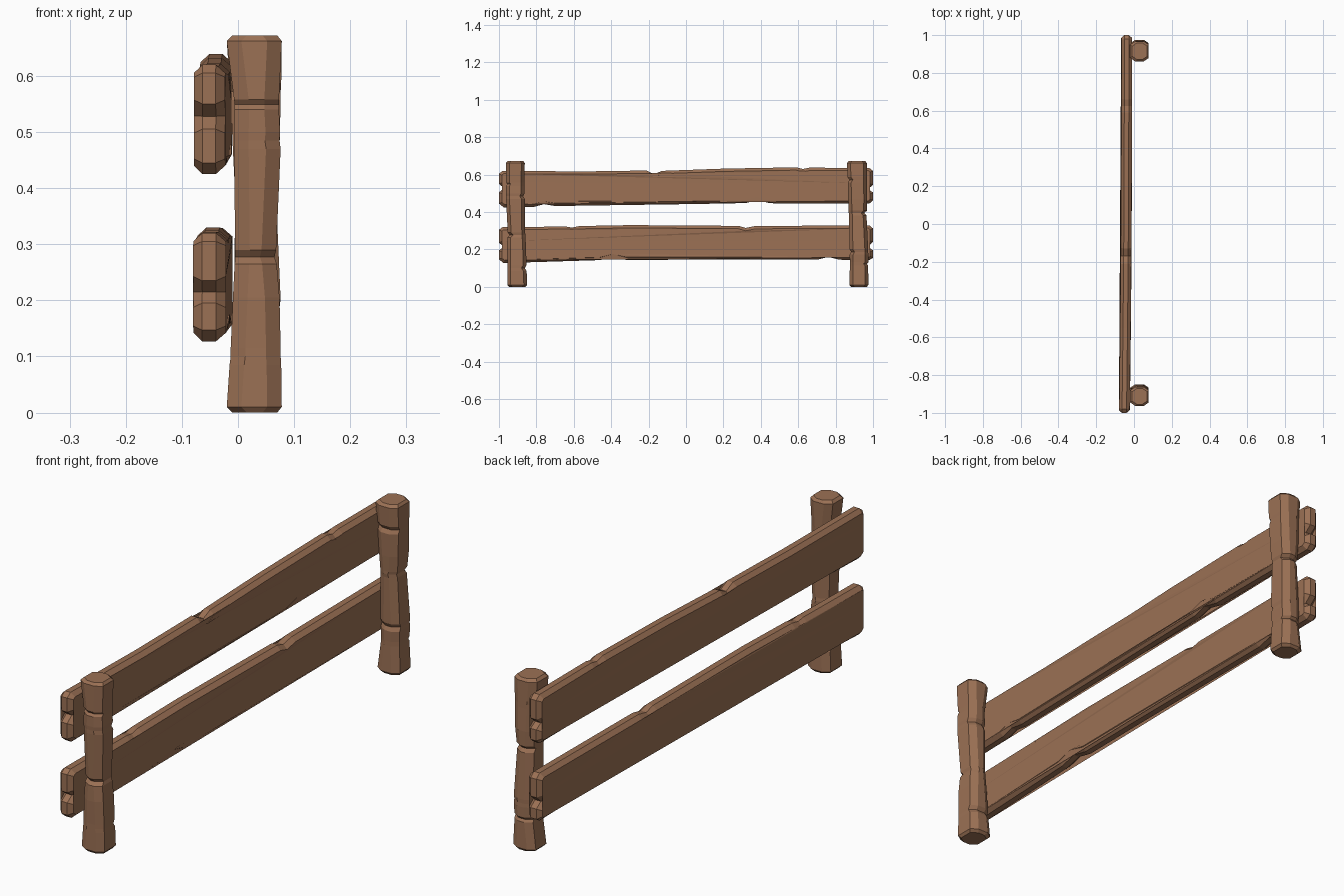
import bpy, bmesh
from mathutils import Vector

wood = bpy.data.materials.new("brown_wood")
wood.diffuse_color = (0.33, 0.165, 0.09, 1)


def finish(name, bm):
    bmesh.ops.recalc_face_normals(bm, faces=bm.faces)
    me = bpy.data.meshes.new(name)
    bm.to_mesh(me)
    bm.free()
    me.materials.append(wood)
    ob = bpy.data.objects.new(name, me)
    bpy.context.collection.objects.link(ob)
    return ob


def skin(name, loops):
    """Join equal-length loops of points and cap both ends."""
    bm = bmesh.new()
    rings = [[bm.verts.new(p) for p in lp] for lp in loops]
    n = len(rings[0])
    for a, b in zip(rings, rings[1:]):
        for i in range(n):
            j = (i + 1) % n
            bm.faces.new((a[i], a[j], b[j], b[i]))
    caps = [bm.faces.new(rings[0]), bm.faces.new(rings[-1])]
    bmesh.ops.triangulate(bm, faces=caps)
    return finish(name, bm)


def inset(pts, d):
    """Mitred inward offset of a clockwise outline."""
    out, n = [], len(pts)
    for i in range(n):
        p = Vector(pts[i])
        a = (p - Vector(pts[i - 1])).normalized()
        b = (Vector(pts[(i + 1) % n]) - p).normalized()
        na, nb = Vector((a.y, -a.x)), Vector((b.y, -b.x))
        m = (na + nb).normalized()
        out.append(p + m * d / max(m.dot(na), 0.75))
    return out


def plank(name, outline, half, x_mid):
    loops = []
    for t, d in ((-1, 0.015), (-0.45, 0), (0.4, 0), (1, 0.015)):
        loops.append([(x_mid + 0.006 * y + 0.004 * (1 - y * y) + t * half, y, z)
                      for y, z in inset(outline, d)])
    return skin(name, loops)


# Rails: worn outlines in y, z, clockwise from the lower left corner
upper = [(-0.975, 0.425), (-1, 0.445), (-1, 0.505), (-0.972, 0.528), (-1, 0.55),
         (-1, 0.605), (-0.98, 0.62), (-0.55, 0.617), (-0.21, 0.622), (-0.17, 0.602),
         (-0.13, 0.62), (0.2, 0.632), (0.59, 0.639), (0.625, 0.63), (0.66, 0.637),
         (0.98, 0.636), (1, 0.62), (1, 0.545), (0.972, 0.522), (1, 0.505),
         (1, 0.462), (0.98, 0.445), (0.45, 0.447), (0.38, 0.464), (0.32, 0.448),
         (0.06, 0.443), (-0.7, 0.432), (-0.76, 0.442), (-0.81, 0.428)]
lower = [(-0.975, 0.127), (-1, 0.147), (-1, 0.195), (-0.972, 0.215), (-1, 0.235),
         (-1, 0.305), (-0.98, 0.32), (-0.64, 0.322), (-0.61, 0.317), (-0.57, 0.325),
         (-0.3, 0.33), (0.28, 0.326), (0.32, 0.315), (0.37, 0.325), (0.98, 0.329),
         (1, 0.312), (1, 0.24), (0.972, 0.215), (1, 0.195), (1, 0.155),
         (0.98, 0.143), (0.82, 0.145), (0.76, 0.16), (0.7, 0.145), (-0.06, 0.145),
         (-0.32, 0.144), (-0.39, 0.16), (-0.46, 0.143)]
plank("upper_rail", upper, 0.028, -0.045)
plank("lower_rail", lower, 0.029, -0.045)

# Posts: chamfered sections as z, x0, x1, y0, y1, with cuts where they narrow
H = 0.672
sections = [(0, -0.010, 0.070, -0.947, -0.858), (0.010, -0.020, 0.078, -0.955, -0.849),
            (0.085, -0.015, 0.077, -0.955, -0.852), (0.100, -0.013, 0.076, -0.955, -0.862),
            (0.115, -0.013, 0.076, -0.955, -0.853), (0.205, -0.009, 0.074, -0.957, -0.855),
            (0.265, -0.006, 0.069, -0.955, -0.858), (0.277, -0.005, 0.065, -0.942, -0.858),
            (0.290, -0.005, 0.068, -0.953, -0.860), (0.470, -0.007, 0.076, -0.962, -0.862),
            (0.485, -0.007, 0.074, -0.962, -0.871), (0.500, -0.007, 0.075, -0.963, -0.863),
            (0.540, -0.006, 0.073, -0.963, -0.864), (0.549, -0.006, 0.073, -0.955, -0.864),
            (0.558, -0.007, 0.073, -0.962, -0.864), (0.662, -0.020, 0.078, -0.963, -0.862),
            (H, -0.010, 0.070, -0.955, -0.870)]


def ring(z, x0, x1, y0, y1):
    c, k = 0.026, 0.018
    return [(x0 + c, y0, z), (x1 - c, y0, z), (x1, y0 + k, z), (x1, y1 - k, z),
            (x1 - c, y1, z), (x0 + c, y1, z), (x0, y1 - k, z), (x0, y0 + k, z)]


loops = [ring(*s) for s in sections]
skin("near_post", loops)
# The far post is the same timber turned upside down
skin("far_post", [[(x, 0.012 - y, H - z) for x, y, z in lp] for lp in loops])
